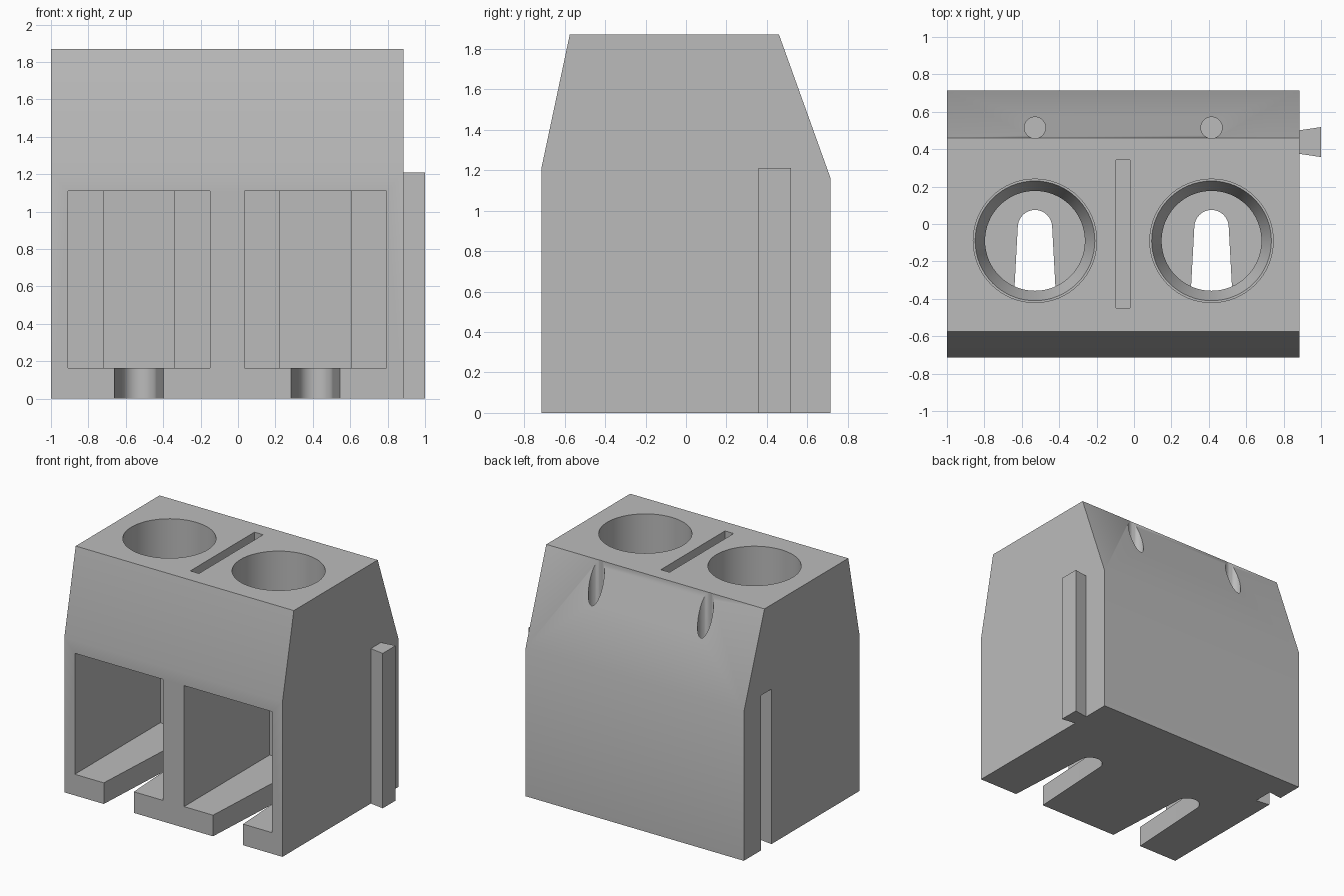
import bpy, bmesh, math
from mathutils import Vector

if "Cube" in bpy.data.objects:
    bpy.data.objects.remove(bpy.data.objects["Cube"], do_unlink=True)

grey = bpy.data.materials.new("plastic grey")
grey.use_nodes = True
grey.diffuse_color = (0.5, 0.5, 0.5, 1)
grey.node_tree.nodes["Principled BSDF"].inputs["Base Color"].default_value = (0.5, 0.5, 0.5, 1)


def finish(name, bm):
    bmesh.ops.recalc_face_normals(bm, faces=bm.faces[:])
    mesh = bpy.data.meshes.new(name)
    bm.to_mesh(mesh)
    bm.free()
    mesh.materials.append(grey)
    obj = bpy.data.objects.new(name, mesh)
    bpy.context.collection.objects.link(obj)
    return obj


def prism(name, outline, axis, low, high):
    """Extrude a 2D outline along x (outline is y, z) or z (outline is x, y)."""
    bm = bmesh.new()
    place = (lambda a, b: (low, a, b)) if axis == "x" else (lambda a, b: (a, b, low))
    face = bm.faces.new([bm.verts.new(place(a, b)) for a, b in outline])
    extruded = bmesh.ops.extrude_face_region(bm, geom=[face])
    shift = Vector((high - low, 0, 0)) if axis == "x" else Vector((0, 0, high - low))
    moved = [v for v in extruded["geom"] if isinstance(v, bmesh.types.BMVert)]
    bmesh.ops.translate(bm, verts=moved, vec=shift)
    return finish(name, bm)


def lathe(name, x, y, profile, sides):
    """Stack circles given as (radius, height) into a closed solid."""
    bm = bmesh.new()
    rings = []
    for r, z in profile:
        angles = [2 * math.pi * i / sides for i in range(sides)]
        rings.append([bm.verts.new((x + r * math.cos(a), y + r * math.sin(a), z)) for a in angles])
    for lower, upper in zip(rings, rings[1:]):
        for i in range(sides):
            j = (i + 1) % sides
            bm.faces.new((lower[i], lower[j], upper[j], upper[i]))
    bm.faces.new(rings[0])
    bm.faces.new(rings[-1])
    return finish(name, bm)


def cut(target, cutter):
    cutter.hide_render = True
    mod = target.modifiers.new("cut", "BOOLEAN")
    mod.operation = "DIFFERENCE"
    mod.solver = "EXACT"
    mod.object = cutter
    bpy.context.view_layer.objects.active = target
    bpy.ops.object.modifier_apply(modifier=mod.name)
    bpy.data.objects.remove(cutter, do_unlink=True)


# Housing with sloped shoulders
LEFT, RIGHT, TOP = 0.885, -1.0, 1.87
MIDDLE = (LEFT + RIGHT) / 2
side = [(-0.715, 0), (0.715, 0), (0.715, 1.16), (0.46, TOP), (-0.575, TOP), (-0.715, 1.21)]
housing = prism("housing", side, "x", RIGHT, LEFT)

for sign in (-1, 1):
    cx = MIDDLE + sign * 0.472

    # Wire pocket, narrower at the rear
    half = [(0.38, -0.9), (0.38, 0.34), (0.19, 0.34), (0.19, 0.58)]
    plan = [(cx + x, y) for x, y in half] + [(cx - x, y) for x, y in reversed(half)]
    cut(housing, prism("pocket_cutter", plan, "z", 0.165, 1.11))

    # Tapered floor slot with a round end
    arc = [math.pi * i / 16 for i in range(17)]
    slot = [(cx + 0.092 * math.cos(a), -0.017 + 0.092 * math.sin(a)) for a in arc]
    slot += [(cx - 0.14, -0.9), (cx + 0.14, -0.9)]
    cut(housing, prism("floor_slot_cutter", slot, "z", -0.1, 0.3))

    # Screw well with a conical seat
    well = [(0.267, 1.0), (0.267, 1.11), (0.32, 1.25), (0.33, 1.25), (0.33, 2.0)]
    cut(housing, lathe("screw_well_cutter", cx, -0.09, well, 64))

    # Test probe hole in the rear slope
    cut(housing, lathe("probe_hole_cutter", cx, 0.515, [(0.057, 1.0), (0.057, 2.0)], 24))

# Divider slot in the top
divider = [(-0.097, -0.45), (-0.022, -0.45), (-0.022, 0.342), (-0.097, 0.342)]
cut(housing, prism("divider_cutter", divider, "z", 1.2, 2.0))

# Dovetail groove on the right side, matching rail on the left
JOINT_Y, JOINT_TOP = 0.438, 1.21


def dovetail(name, inner, outer, bottom):
    plan = [(inner, JOINT_Y - 0.063), (outer, JOINT_Y - 0.08),
            (outer, JOINT_Y + 0.08), (inner, JOINT_Y + 0.063)]
    return prism(name, plan, "z", bottom, JOINT_TOP)


cut(housing, dovetail("groove_cutter", RIGHT - 0.01, RIGHT + 0.115, -0.1))
rail = dovetail("dovetail_rail", LEFT, 1.0, 0)

# Soft shading across the shallow shoulders only
bpy.ops.object.select_all(action="DESELECT")
for obj in (housing, rail):
    obj.select_set(True)
bpy.context.view_layer.objects.active = housing
bpy.ops.object.shade_smooth_by_angle(angle=math.radians(30))
